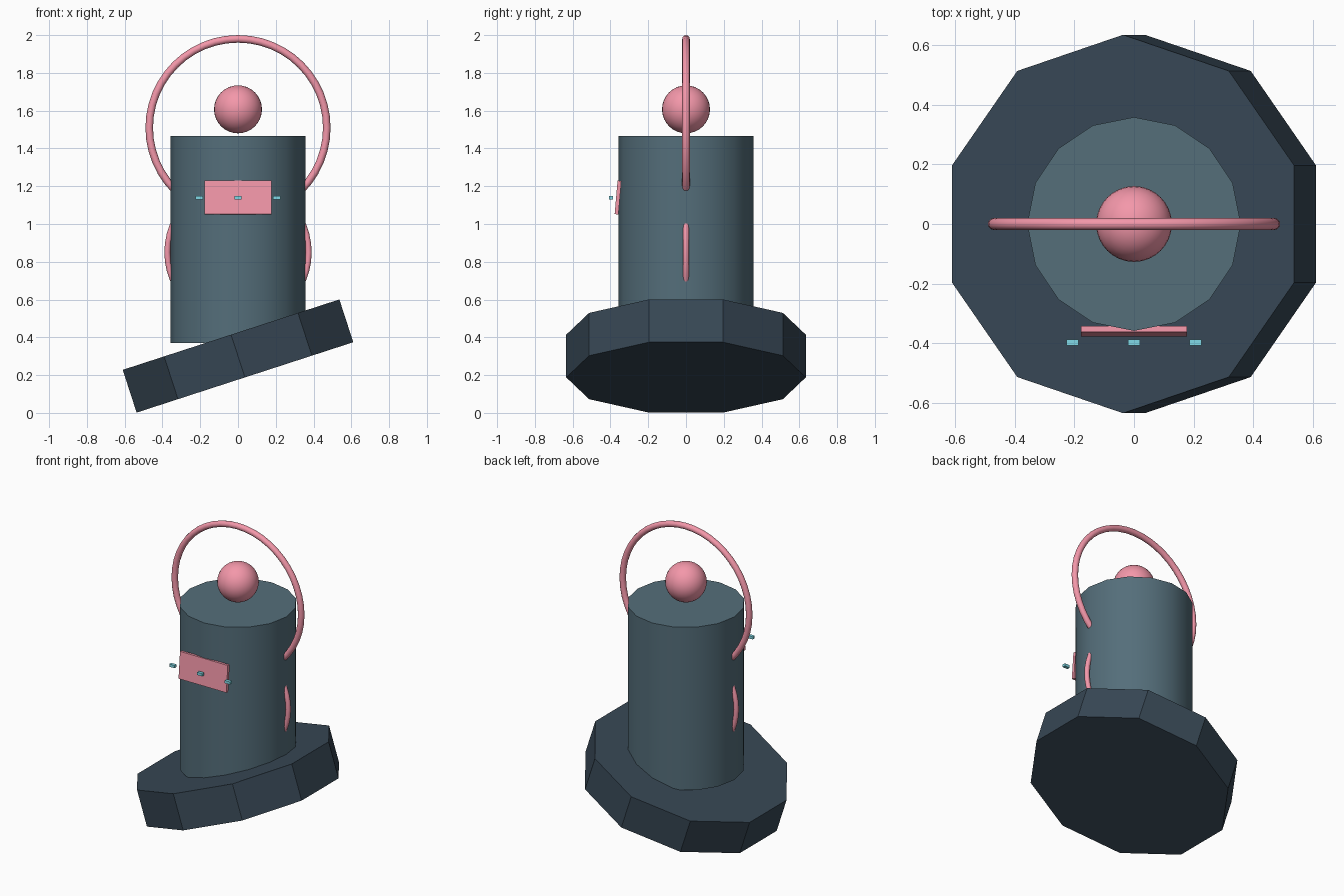
import bpy
from math import radians

if "Cube" in bpy.data.objects:
    bpy.data.objects.remove(bpy.data.objects["Cube"])


def material(name, rgb):
    m = bpy.data.materials.new(name)
    m.diffuse_color = (*rgb, 1)
    m.use_nodes = True
    m.node_tree.nodes["Principled BSDF"].inputs["Base Color"].default_value = m.diffuse_color
    return m


SLATE = material("slate", (0.089, 0.156, 0.195))
DARK = material("dark_slate", (0.038, 0.063, 0.09))
PINK = material("pink", (0.90, 0.31, 0.40))
CYAN = material("cyan", (0.22, 0.70, 0.80))


def finish(name, mat, smooth=False):
    ob = bpy.context.object
    ob.name = name
    ob.data.materials.append(mat)
    if smooth:
        bpy.ops.object.shade_smooth_by_angle(angle=radians(35))
    return ob


def box(name, mat, loc, size, rot=(0, 0, 0)):
    bpy.ops.mesh.primitive_cube_add(size=1, location=loc, rotation=rot)
    bpy.context.object.scale = size
    return finish(name, mat)


def ring(name, z, major, minor):
    bpy.ops.mesh.primitive_torus_add(
        location=(0, 0, z), rotation=(radians(90), 0, 0),
        major_radius=major, minor_radius=minor,
        major_segments=48, minor_segments=12)
    return finish(name, PINK, True)


# Tilted ten-sided base
bpy.ops.mesh.primitive_cylinder_add(
    vertices=10, radius=0.634, depth=0.238,
    location=(0, 0, 0.301), rotation=(0, radians(-18), 0))
finish("base", DARK)

# Upright sixteen-sided body
bpy.ops.mesh.primitive_cylinder_add(
    vertices=16, radius=0.358, depth=1.095, location=(0, 0, 0.918))
finish("body", SLATE, True)

# Ball on top
bpy.ops.mesh.primitive_uv_sphere_add(
    segments=32, ring_count=16, radius=0.127, location=(0, 0, 1.607))
finish("top_ball", PINK, True)

# Large handle ring and the lower ring that just breaks through the sides
ring("handle_ring", 1.51, 0.47, 0.02)
ring("lower_ring", 0.85, 0.374, 0.016)

# Slightly tilted front panel
box("front_panel", PINK, (0, -0.36, 1.14), (0.355, 0.02, 0.178),
    (radians(-5), 0, 0))

# Small studs in front of the panel
for i in (-1, 0, 1):
    box(f"stud_{i + 2}", CYAN, (i * 0.206, -0.397, 1.14), (0.039, 0.021, 0.018))
